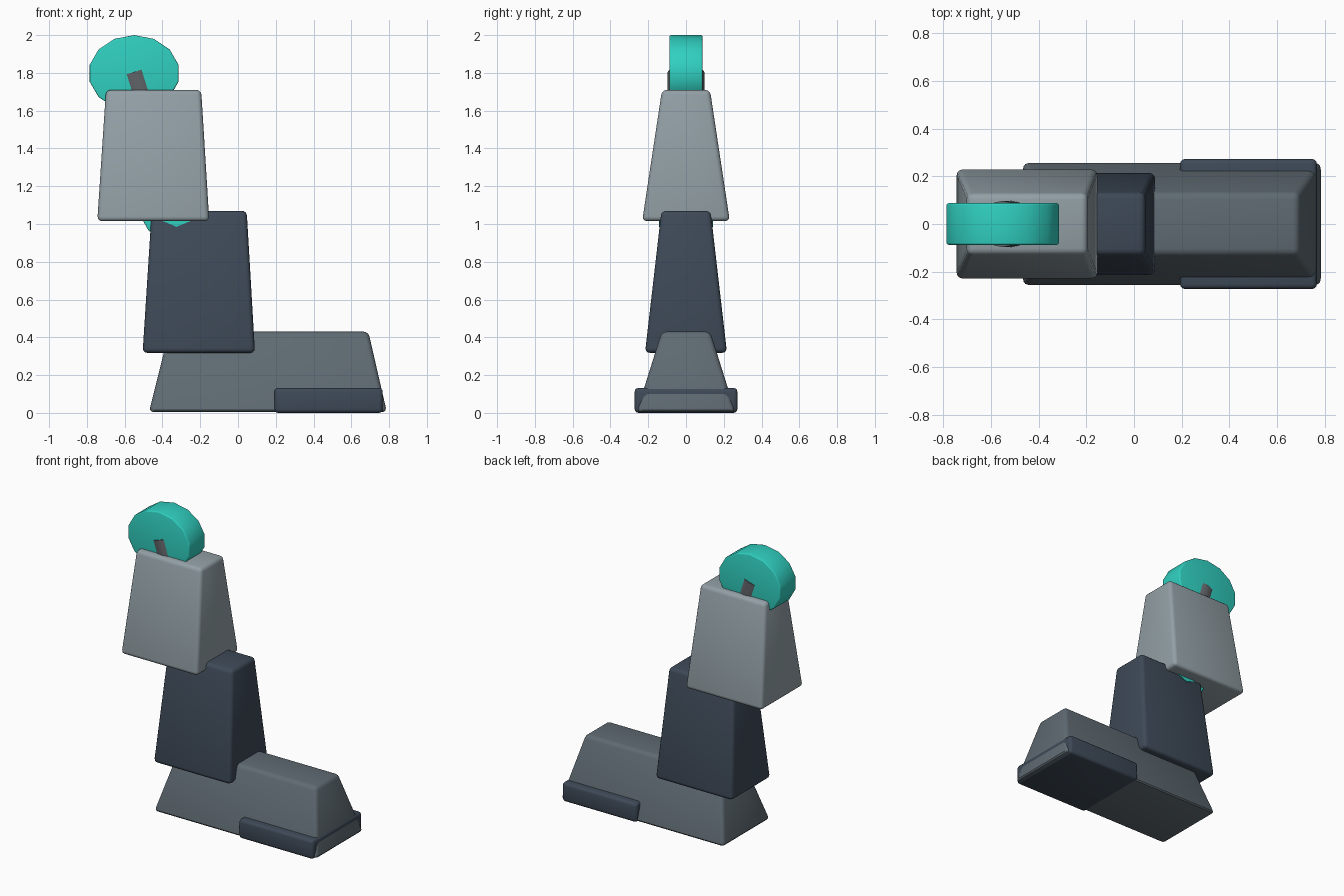
import bpy, bmesh, math
from mathutils import Vector, Matrix

if "Cube" in bpy.data.objects:
    bpy.data.objects.remove(bpy.data.objects["Cube"])


def material(name, rgb):
    m = bpy.data.materials.new(name)
    m.diffuse_color = (*rgb, 1)
    m.use_nodes = True
    m.node_tree.nodes["Principled BSDF"].inputs["Base Color"].default_value = m.diffuse_color
    return m


TEAL = material("teal", (0.03, 0.63, 0.53))
NAVY = material("navy", (0.048, 0.068, 0.097))
SLATE = material("slate", (0.115, 0.147, 0.17))
LIGHT = material("light_grey", (0.29, 0.35, 0.38))
METAL = material("metal", (0.12, 0.13, 0.14))


def finish(bm, name, mat, bevel, angle=35):
    # round the hard edges, then smooth by angle
    if bevel:
        edges = [e for e in bm.edges if e.calc_face_angle(0) > math.radians(40)]
        bmesh.ops.bevel(bm, geom=edges, offset=bevel, segments=3,
                        profile=0.5, affect='EDGES', clamp_overlap=True)
    bmesh.ops.recalc_face_normals(bm, faces=bm.faces[:])
    mesh = bpy.data.meshes.new(name)
    bm.to_mesh(mesh)
    bm.free()
    ob = bpy.data.objects.new(name, mesh)
    bpy.context.collection.objects.link(ob)
    mesh.materials.append(mat)
    bpy.ops.object.select_all(action='DESELECT')
    bpy.context.view_layer.objects.active = ob
    ob.select_set(True)
    bpy.ops.object.shade_smooth_by_angle(angle=math.radians(angle))
    return ob


def tapered_box(name, mat, low, high, bevel=0.025):
    # low and high are (x min, x max, y half width, z)
    bm = bmesh.new()
    bmesh.ops.create_cube(bm, size=2)
    for v in bm.verts:
        x0, x1, hy, z = high if v.co.z > 0 else low
        v.co = (x1 if v.co.x > 0 else x0, hy if v.co.y > 0 else -hy, z)
    finish(bm, name, mat, bevel)


def joint_disc(name, x, z, rx, rz, half, sides=14, bevel=0.008):
    # low-poly elliptical disc across y, with one corner at the top
    bm = bmesh.new()
    rings = []
    for y in (-half, half):
        rings.append([bm.verts.new((x + rx * math.sin(math.tau * i / sides), y,
                                    z + rz * math.cos(math.tau * i / sides)))
                      for i in range(sides)])
    for ring in rings:
        bm.faces.new(ring)
    for i in range(sides):
        j = (i + 1) % sides
        bm.faces.new((rings[0][i], rings[0][j], rings[1][j], rings[1][i]))
    bmesh.ops.recalc_face_normals(bm, faces=bm.faces[:])
    finish(bm, name, TEAL, bevel)


def strut(name, a, b, radius):
    # round bar between two points
    a, b = Vector(a), Vector(b)
    d = b - a
    bm = bmesh.new()
    bmesh.ops.create_cone(bm, cap_ends=True, segments=16, radius1=radius,
                          radius2=radius, depth=d.length)
    rot = Vector((0, 0, 1)).rotation_difference(d).to_matrix().to_4x4()
    bmesh.ops.transform(bm, verts=bm.verts, matrix=Matrix.Translation((a + b) / 2) @ rot)
    finish(bm, name, METAL, 0)


# foot and toe guard
tapered_box("foot", SLATE, (-0.471, 0.788, 0.262, 0.004), (-0.365, 0.69, 0.128, 0.43))
tapered_box("toe_guard", NAVY, (0.193, 0.766, 0.272, 0.0), (0.193, 0.766, 0.272, 0.132), 0.02)

# leg shells
tapered_box("shin", NAVY, (-0.505, 0.09, 0.217, 0.318), (-0.457, 0.046, 0.13, 1.07))
tapered_box("thigh", LIGHT, (-0.745, -0.152, 0.232, 1.015), (-0.699, -0.195, 0.127, 1.71))

# joints
joint_disc("hip_joint", -0.55, 1.798, 0.241, 0.202, 0.087)
joint_disc("knee_joint", -0.34, 1.06, 0.172, 0.15, 0.11)
joint_disc("knee_hub", -0.325, 1.085, 0.1, 0.1, 0.144, sides=8, bevel=0)

# inner struts
strut("thigh_strut", (-0.55, 0, 1.805), (-0.32, 0, 1.07), 0.097)
strut("shin_strut", (-0.32, 0, 1.03), (-0.2, 0, 0.3), 0.09)
